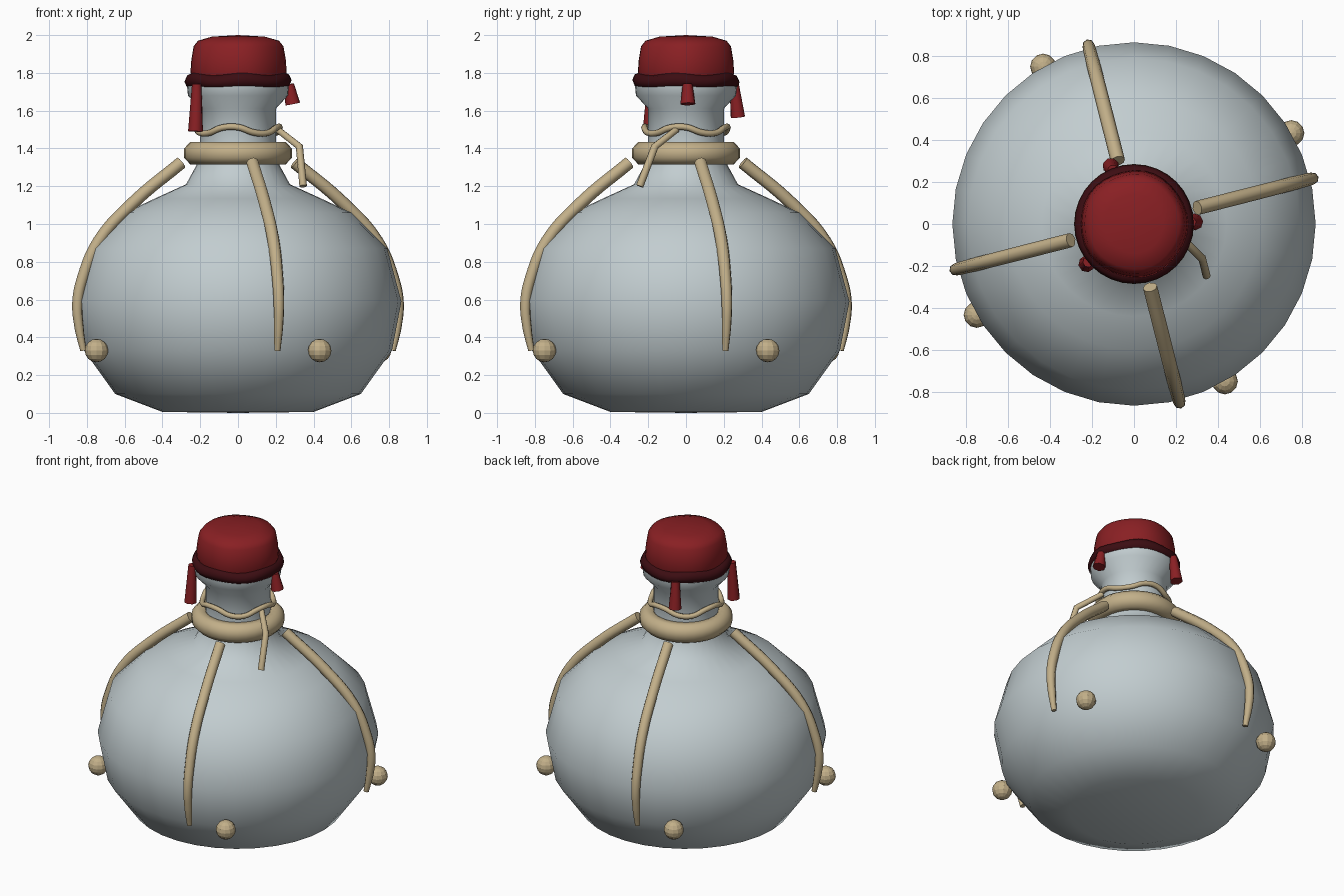
import bpy, bmesh, math
from mathutils import Vector, Matrix

cube = bpy.data.objects.get("Cube")
if cube:
    bpy.data.objects.remove(cube, do_unlink=True)


def material(name, color):
    m = bpy.data.materials.new(name)
    m.use_nodes = True
    m.diffuse_color = (*color, 1)
    bsdf = next(n for n in m.node_tree.nodes if n.type == 'BSDF_PRINCIPLED')
    bsdf.inputs["Base Color"].default_value = (*color, 1)
    return m


GLASS = material("pale grey glass", (0.54, 0.61, 0.63))
ROPE = material("tan rope", (0.54, 0.43, 0.25))
CLOTH = material("red cloth", (0.25, 0.014, 0.017))
BAND = material("dark red band", (0.045, 0.004, 0.006))


def add(name, mesh, mat, smooth_angle=None):
    mesh.materials.clear()
    mesh.materials.append(mat)
    ob = bpy.data.objects.new(name, mesh)
    bpy.context.collection.objects.link(ob)
    if smooth_angle:
        bpy.ops.object.select_all(action='DESELECT')
        ob.select_set(True)
        bpy.context.view_layer.objects.active = ob
        bpy.ops.object.shade_smooth_by_angle(angle=math.radians(smooth_angle))
    return ob


def lathe(name, profile, mat, sides=32, angle=50, closed=False, wave=None):
    """Spin an (r, z) profile about z; wave(theta, r, z) may shift each point."""
    bm = bmesh.new()
    rings = []
    for r, z in profile:
        if r == 0:
            rings.append([bm.verts.new((0, 0, z))] * sides)
            continue
        ring = []
        for i in range(sides):
            t = math.tau * i / sides
            rr, zz = wave(t, r, z) if wave else (r, z)
            ring.append(bm.verts.new((rr * math.cos(t), rr * math.sin(t), zz)))
        rings.append(ring)
    pairs = list(zip(rings, rings[1:]))
    if closed:
        pairs.append((rings[-1], rings[0]))
    for a, b in pairs:
        for i in range(sides):
            j = (i + 1) % sides
            bm.faces.new(dict.fromkeys((a[i], a[j], b[j], b[i])))
    bmesh.ops.recalc_face_normals(bm, faces=bm.faces)
    mesh = bpy.data.meshes.new(name)
    bm.to_mesh(mesh)
    bm.free()
    return add(name, mesh, mat, angle)


def tube(name, points, radii, mat, cyclic=False, straight=False):
    """Round rope along points, with a radius at each point."""
    cu = bpy.data.curves.new(name, 'CURVE')
    cu.dimensions = '3D'
    cu.bevel_depth = 1
    cu.bevel_resolution = 2
    cu.use_fill_caps = True
    sp = cu.splines.new('BEZIER')
    sp.resolution_u = 1 if straight else 5
    sp.bezier_points.add(len(points) - 1)
    for bp, p, r in zip(sp.bezier_points, points, radii):
        bp.co = p
        bp.radius = r
        bp.handle_left_type = bp.handle_right_type = 'VECTOR' if straight else 'AUTO'
    sp.use_cyclic_u = cyclic
    tmp = bpy.data.objects.new(name + "_path", cu)
    bpy.context.collection.objects.link(tmp)
    bpy.context.view_layer.update()
    graph = bpy.context.evaluated_depsgraph_get()
    mesh = bpy.data.meshes.new_from_object(tmp.evaluated_get(graph))
    bpy.data.objects.remove(tmp, do_unlink=True)
    return add(name, mesh, mat, 50)


def polar(r, theta, z):
    return Vector((r * math.cos(theta), r * math.sin(theta), z))


# Bottle: round belly, narrow neck and flared lip
lathe("bottle", [(0, 0), (0.40, 0.005), (0.65, 0.10), (0.815, 0.33), (0.865, 0.59),
                 (0.79, 0.87), (0.60, 1.06), (0.44, 1.135), (0.275, 1.21), (0.21, 1.33),
                 (0.20, 1.42), (0.20, 1.61), (0.265, 1.68), (0.27, 1.73), (0, 1.74)], GLASS)

# Thick rope collar around the base of the neck
lathe("neck_collar", [(0.23 + 0.06 * math.cos(a), 1.375 + 0.064 * math.sin(a))
                      for a in (math.pi / 8 + math.pi / 4 * k for k in range(8))],
      ROPE, closed=True, angle=60)

# Cloth cap and its wavy rolled band
lathe("cloth_cap", [(0.235, 1.75), (0.255, 1.80), (0.25, 1.87), (0.238, 1.94),
                    (0.215, 1.97), (0.14, 1.992), (0, 2.0)], CLOTH, angle=70,
      wave=lambda t, r, z: (r * (1 + 0.012 * math.cos(5 * t)), z))
lathe("cap_band", [(0.242 + 0.042 * math.cos(a), 1.757 + 0.04 * math.sin(a))
                   for a in (math.tau * k / 8 for k in range(8))],
      BAND, closed=True, angle=80,
      wave=lambda t, r, z: (r, z + 0.008 * math.cos(5 * t + 1) * (1 if z > 1.75 else 0.4)))

# Four straps down the belly, and a bead between each pair
strap = [(0.31, 1.325), (0.57, 1.115), (0.76, 0.91), (0.85, 0.71),
         (0.877, 0.58), (0.868, 0.45), (0.845, 0.33)]
widths = [0.034, 0.034, 0.033, 0.031, 0.029, 0.025, 0.017]
for k, side in enumerate(("left", "back", "right", "front")):
    turn = k * math.pi / 2
    theta = math.radians(14.3) + turn
    tube(side + "_strap", [polar(r, theta, z) for r, z in strap], widths, ROPE)
    bm = bmesh.new()
    bmesh.ops.create_uvsphere(bm, u_segments=12, v_segments=8, radius=0.062,
                              matrix=Matrix.Translation(polar(0.865, math.radians(30) + turn, 0.33)))
    bead = bpy.data.meshes.new(side + "_bead")
    bm.to_mesh(bead)
    bm.free()
    add(side + "_bead", bead, ROPE)

# Wavy twine around the neck with a hanging tail
loop = [polar(0.22, t, 1.497 + 0.02 * math.cos(4 * t + 0.7))
        for t in (math.tau * k / 16 for k in range(16))]
tube("neck_twine", loop, [0.017] * 16, ROPE, cyclic=True)
tube("twine_tail", [(0.21, -0.05, 1.50), (0.325, -0.165, 1.41), (0.345, -0.245, 1.20)],
     [0.018, 0.02, 0.02], ROPE, straight=True)

# Three red tassels hanging from the band
for name, top, bottom in (("long", (-0.218, -0.18, 1.74), (-0.225, -0.19, 1.49)),
                          ("short", (0.27, 0.008, 1.74), (0.29, 0.01, 1.635)),
                          ("back", (-0.10, 0.255, 1.74), (-0.11, 0.275, 1.565))):
    tube(name + "_tassel", [top, bottom], [0.026, 0.04], CLOTH, straight=True)
